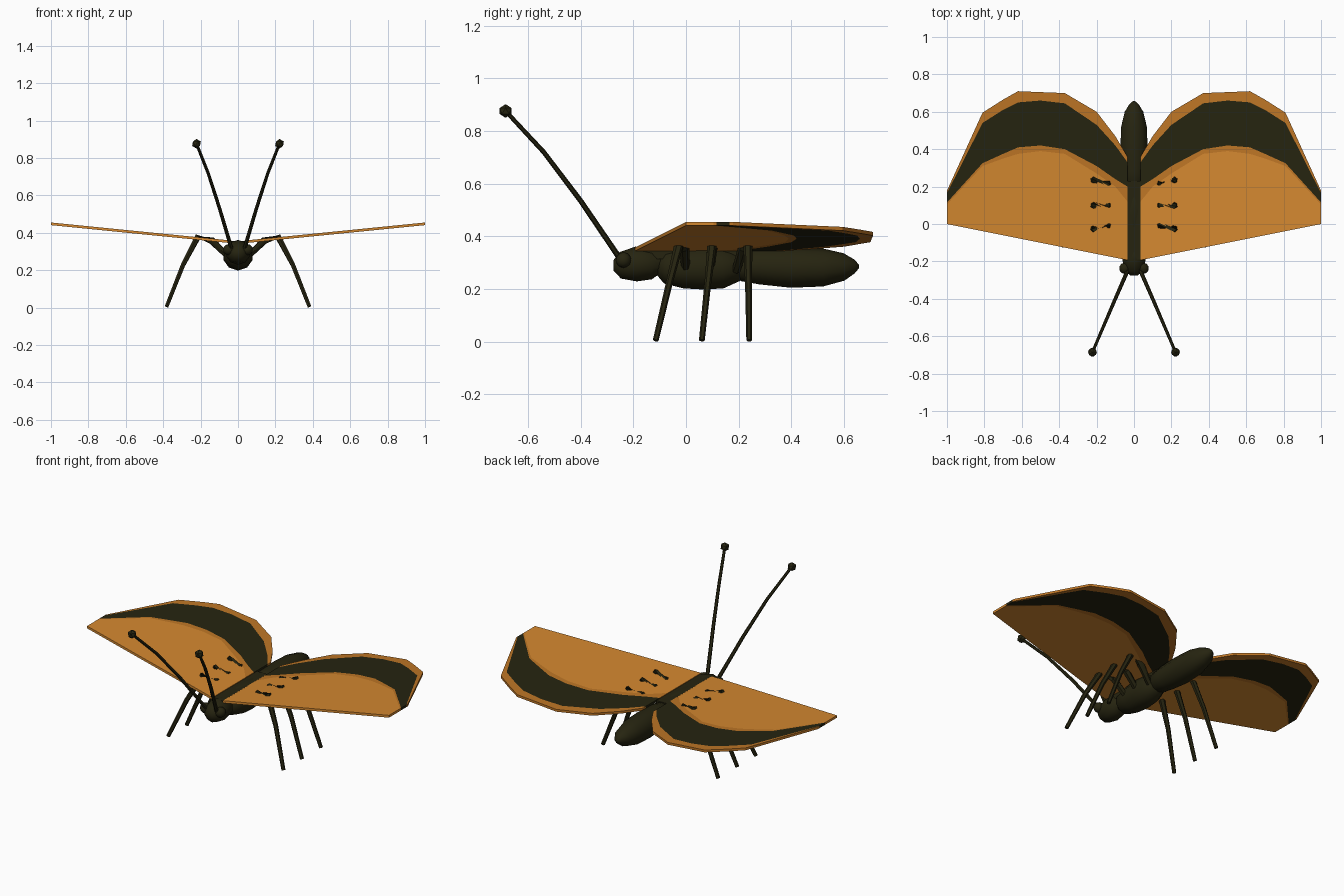
import bpy, bmesh, math
from mathutils import Vector

if "Cube" in bpy.data.objects:
    bpy.data.objects.remove(bpy.data.objects["Cube"])


def material(name, rgb):
    m = bpy.data.materials.new(name)
    lin = [(c / 255 / 12.92) if c < 10 else ((c / 255 + 0.055) / 1.055) ** 2.4 for c in rgb]
    m.diffuse_color = (*lin, 1)
    m.use_nodes = True
    m.node_tree.nodes["Principled BSDF"].inputs["Base Color"].default_value = m.diffuse_color
    return m


DARK = material("dark_olive", (38, 36, 16))
ORANGE = material("orange", (212, 136, 48))
RIM = material("deep_orange", (190, 118, 38))


def make_object(name, bm, mats, smooth=False):
    bmesh.ops.recalc_face_normals(bm, faces=bm.faces)
    me = bpy.data.meshes.new(name)
    bm.to_mesh(me)
    bm.free()
    for m in mats:
        me.materials.append(m)
    ob = bpy.data.objects.new(name, me)
    bpy.context.collection.objects.link(ob)
    if smooth:
        bpy.ops.object.select_all(action='DESELECT')
        ob.select_set(True)
        bpy.context.view_layer.objects.active = ob
        bpy.ops.object.shade_smooth_by_angle(angle=math.radians(50))
    return ob


def tube(name, points, radii, sides=8, smooth=True):
    """Closed tube of round rings along a path."""
    pts = [Vector(p) for p in points]
    bm = bmesh.new()
    rings = []
    for i, p in enumerate(pts):
        d = (pts[min(i + 1, len(pts) - 1)] - pts[max(i - 1, 0)]).normalized()
        ref = Vector((1, 0, 0)) if abs(d.x) < 0.9 else Vector((0, 0, 1))
        u = d.cross(ref).normalized()
        v = d.cross(u)
        rings.append([bm.verts.new(p + radii[i] * (u * math.cos(a) + v * math.sin(a)))
                      for a in (2 * math.pi * k / sides for k in range(sides))])
    for a, b in zip(rings, rings[1:]):
        for k in range(sides):
            n = (k + 1) % sides
            bm.faces.new((a[k], a[n], b[n], b[k]))
    bm.faces.new(rings[0])
    bm.faces.new(rings[-1])
    return make_object(name, bm, [DARK], smooth)


def ball(name, loc, r, sub=1):
    bm = bmesh.new()
    bmesh.ops.create_icosphere(bm, subdivisions=sub, radius=r)
    bmesh.ops.translate(bm, verts=bm.verts, vec=loc)
    return make_object(name, bm, [DARK], sub > 1)


# Body: rings given as (y, z, radius)
def body_part(name, rings):
    tube(name, [(0, y, z) for y, z, r in rings], [r for y, z, r in rings], 10)


body_part("head", [(-0.275, 0.29, 0.02), (-0.25, 0.29, 0.05), (-0.19, 0.295, 0.066),
                   (-0.13, 0.295, 0.058), (-0.09, 0.295, 0.03)])
body_part("thorax", [(-0.105, 0.285, 0.035), (-0.08, 0.283, 0.062), (-0.01, 0.28, 0.077),
                     (0.07, 0.28, 0.082), (0.14, 0.28, 0.077), (0.2, 0.285, 0.055), (0.22, 0.285, 0.03)])
body_part("abdomen", [(0.17, 0.29, 0.03), (0.21, 0.29, 0.06), (0.28, 0.288, 0.07), (0.4, 0.282, 0.077),
                      (0.52, 0.282, 0.072), (0.6, 0.284, 0.052), (0.64, 0.286, 0.026), (0.657, 0.286, 0.006)])
# Narrow ridge joining the wing roots
bm = bmesh.new()
bmesh.ops.create_cube(bm, size=1)
for v in bm.verts:
    v.co = Vector((v.co.x * 0.076, 0.02 + v.co.y * 0.42, 0.335 + v.co.z * 0.04))
make_object("wing_hinge", bm, [DARK])

# Wing columns: x, then y where each colour band begins, ending with the outline
COLUMNS = [(0.035, 0.12, 0.20, 0.33, 0.36), (0.10, 0.20, 0.24, 0.42, 0.47),
           (0.20, 0.27, 0.31, 0.53, 0.60), (0.37, 0.375, 0.40, 0.645, 0.70),
           (0.50, 0.39, 0.42, 0.66, 0.705), (0.62, 0.375, 0.41, 0.65, 0.71),
           (0.70, 0.35, 0.375, 0.61, 0.665), (0.81, 0.31, 0.325, 0.54, 0.595),
           (1.0, 0.105, 0.115, 0.165, 0.178)]
BANDS = [0, 1, 2, 1]  # orange field, deep orange strip, dark band, deep orange rim


def wing(name, side):
    bm = bmesh.new()
    layers = []
    for offset in (0.007, -0.007):
        layers.append([[bm.verts.new((side * x, y, 0.348 + 0.1 * x + offset))
                        for y in (-0.2 + 0.2 * x, *ys)] for x, *ys in COLUMNS])
    top, low = layers
    last = len(COLUMNS) - 1

    def face(verts, band):
        bm.faces.new(verts).material_index = BANDS[band]

    for i in range(last):
        for j in range(4):
            for g in layers:
                face((g[i][j], g[i + 1][j], g[i + 1][j + 1], g[i][j + 1]), j)
        for j, band in ((0, 0), (4, 3)):
            face((top[i][j], top[i + 1][j], low[i + 1][j], low[i][j]), band)
    for i in (0, last):
        for j in range(4):
            face((top[i][j], top[i][j + 1], low[i][j + 1], low[i][j]), j)
    make_object(name, bm, [ORANGE, RIM, DARK])


for side, label in ((1, "left"), (-1, "right")):
    wing(label + "_wing", side)
    ball(label + "_eye", (side * 0.05, -0.237, 0.31), 0.03, 2)

    # Antenna with a faceted knob
    path = [(side * x, y, z) for x, y, z in
            ((0.03, -0.24, 0.30), (0.10, -0.4, 0.535), (0.16, -0.54, 0.72), (0.222, -0.685, 0.876))]
    tube(label + "_antenna", path, [0.011, 0.010, 0.009, 0.008], 6)
    ball(label + "_antenna_knob", path[-1], 0.026)

    # Legs: hip, thigh, knee and foot; the knees rise through the wings
    for pos, hip, knee, foot in (("front", 0.0, -0.025, -0.115), ("middle", 0.09, 0.1, 0.06),
                                 ("rear", 0.19, 0.235, 0.24)):
        mid = knee + (foot - knee) * 0.42
        pts = [(0.05, hip, 0.27), (0.14, (hip + knee) / 2 + 0.005, 0.358), (0.215, knee, 0.378),
               (0.295, mid, 0.225), (0.382, foot, 0.005)]
        tube(f"{label}_{pos}_leg", [(side * x, y, z) for x, y, z in pts],
             [0.016, 0.02, 0.018, 0.013, 0.011], 6)
